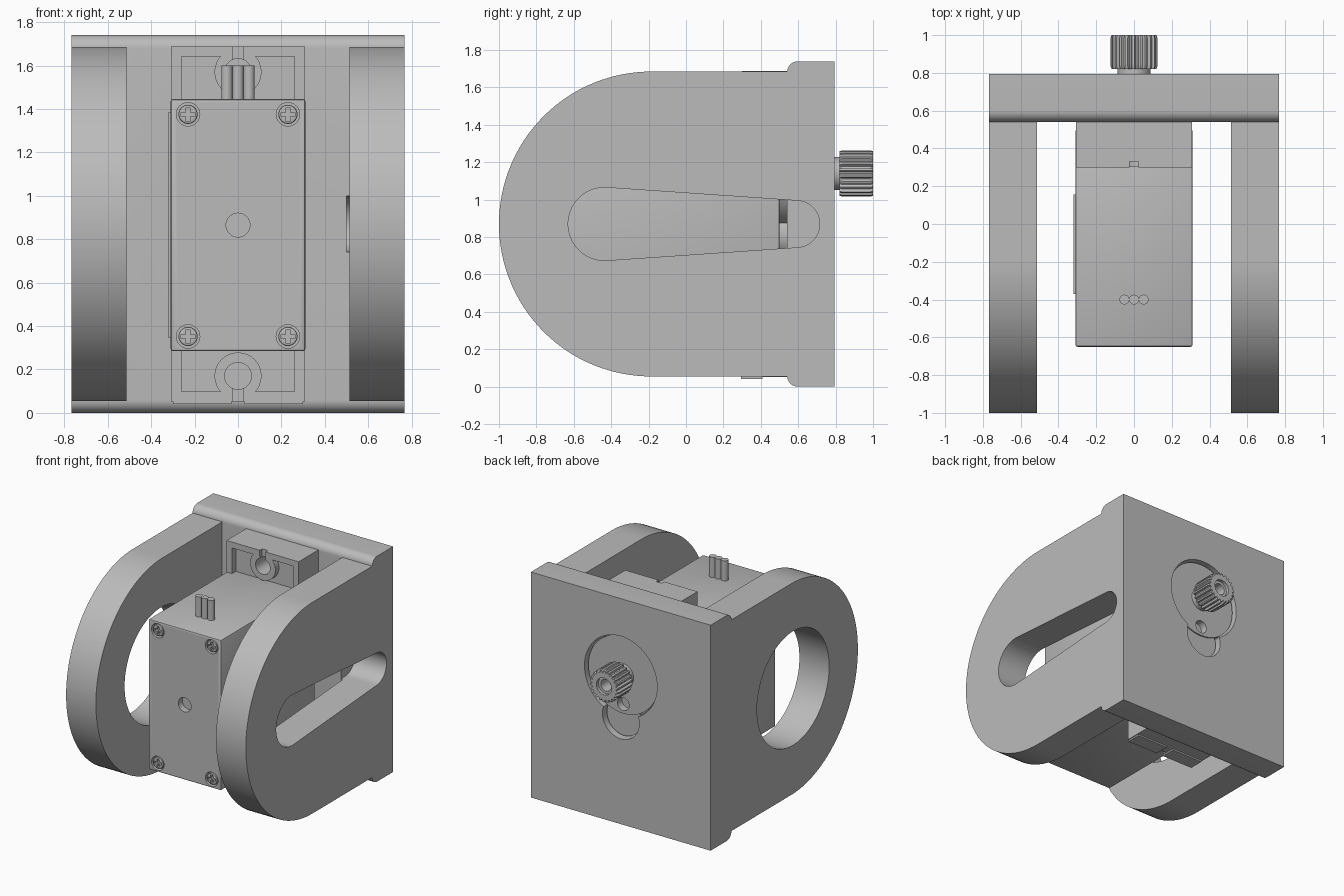
import bpy, bmesh
from math import sin, cos, pi, acos

if "Cube" in bpy.data.objects:
    bpy.data.objects.remove(bpy.data.objects["Cube"])

grey = bpy.data.materials.new("plain_grey")
grey.use_nodes = True
grey.diffuse_color = (0.5, 0.5, 0.5, 1)
grey.node_tree.nodes["Principled BSDF"].inputs["Base Color"].default_value = (0.5, 0.5, 0.5, 1)

MID = 0.87      # height of the middle of the bracket
AXIS_Z = 1.14   # height of the output shaft


def arc(u, v, r, a=0.0, b=2 * pi, n=48):
    closed = abs(b - a - 2 * pi) < 1e-6
    steps = n if closed else n + 1
    return [(u + r * cos(a + (b - a) * i / n), v + r * sin(a + (b - a) * i / n)) for i in range(steps)]


def rect(u0, v0, u1, v1):
    return [(u0, v0), (u1, v0), (u1, v1), (u0, v1)]


def prism(name, pts, axis, lo, hi):
    """Extrude an outline along one axis."""
    place = {"x": lambda u, v, w: (w, u, v),
             "y": lambda u, v, w: (u, w, v),
             "z": lambda u, v, w: (u, v, w)}[axis]
    bm = bmesh.new()
    a = [bm.verts.new(place(u, v, lo)) for u, v in pts]
    b = [bm.verts.new(place(u, v, hi)) for u, v in pts]
    bm.faces.new(a)
    bm.faces.new(b)
    for i in range(len(pts)):
        j = (i + 1) % len(pts)
        bm.faces.new((a[i], a[j], b[j], b[i]))
    bmesh.ops.recalc_face_normals(bm, faces=bm.faces)
    mesh = bpy.data.meshes.new(name)
    bm.to_mesh(mesh)
    bm.free()
    mesh.materials.append(grey)
    ob = bpy.data.objects.new(name, mesh)
    bpy.context.collection.objects.link(ob)
    return ob


def apply(ob, mod):
    bpy.context.view_layer.objects.active = ob
    bpy.ops.object.modifier_apply(modifier=mod.name)


def combine(ob, tool, mode="DIFFERENCE"):
    mod = ob.modifiers.new("cut", "BOOLEAN")
    mod.operation, mod.solver, mod.object = mode, "EXACT", tool
    apply(ob, mod)
    bpy.data.objects.remove(tool)


def cut(ob, pts, axis, lo, hi):
    combine(ob, prism("cutter", pts, axis, lo, hi))


def bevel(ob, width, segments=2):
    mod = ob.modifiers.new("bevel", "BEVEL")
    mod.width, mod.segments, mod.limit_method = width, segments, "ANGLE"
    apply(ob, mod)


# Bracket: back plate with rounded lips, and two round-ended arms
top_lip = arc(0.60, 1.68, 0.06, pi, pi / 2, 10)
bottom_lip = arc(0.60, 0.06, 0.06, 1.5 * pi, pi, 10)
bracket = prism("bracket", bottom_lip + top_lip + [(0.795, 1.74), (0.795, 0)], "x", -0.767, 0.767)
arm = arc(-0.185, MID, 0.815, pi / 2, 1.5 * pi, 64) + [(0.62, 0.055), (0.62, 1.685)]
for lo, hi in ((-0.767, -0.513), (0.513, 0.767)):
    combine(bracket, prism("arm", arm, "x", lo, hi), "UNION")

# Tapered slot in one arm, round opening in the other
t = acos(0.07 / 1.025)
slot = arc(-0.435, MID, 0.195, pi - (pi - t), 2 * pi - t) + arc(0.59, MID, 0.125, -t, t)
cut(bracket, slot, "x", 0.5, 0.8)
cut(bracket, arc(-0.21, MID, 0.44, n=64), "x", -0.8, -0.45)

# Keyhole through the back plate
cut(bracket, arc(0, AXIS_Z, 0.31, n=64), "y", 0.4, 0.9)
cut(bracket, arc(0, 0.815, 0.157), "y", 0.4, 0.9)

# Motor case with a centre dimple and screw pockets
case = prism("motor_case", rect(-0.31, 0.285, 0.31, 1.445), "y", -0.65, 0.5)
bevel(case, 0.01)
cut(case, arc(0, 0.865, 0.055, n=32), "y", -0.7, -0.6)
screw_spots = [(x, z) for x in (-0.23, 0.23) for z in (0.352, 1.375)]
for x, z in screw_spots:
    cut(case, arc(x, z, 0.054, n=32), "y", -0.7, -0.61)
prism("side_cover", rect(-0.37, 0.345, 0.155, 1.385), "x", -0.319, -0.305)

# Cross-head screws
for x, z in screw_spots:
    screw = prism("case_screw", arc(x, z, 0.044, n=28), "y", -0.648, -0.605)
    bevel(screw, 0.008)
    for w, h in ((0.032, 0.009), (0.009, 0.032)):
        cut(screw, rect(x - w, z - h, x + w, z + h), "y", -0.7, -0.625)

# Mounting ears: recessed front, holed ring and a narrow slit to the outer edge
for side, label in ((1, "upper"), (-1, "lower")):
    def z_at(d):
        return MID + side * d

    def band(w, d0, d1):
        z0, z1 = sorted((z_at(d0), z_at(d1)))
        return rect(-w, z0, w, z1)

    ear = prism(label + "_mounting_ear", band(0.308, 0.56, 0.818), "y", 0.3, 0.55)
    cut(ear, band(0.26, 0.5, 0.772), "y", 0.2, 0.345)
    combine(ear, prism("ring", arc(0, z_at(0.7), 0.108), "y", 0.302, 0.4), "UNION")
    cut(ear, arc(0, z_at(0.7), 0.062, n=32), "y", 0.2, 0.45)
    cut(ear, band(0.025, 0.7, 0.9), "y", 0.2, 0.33)

# Small foot under the lower ear
prism("ear_foot", rect(-0.3, 0.04, -0.03, 0.06), "y", 0.295, 0.41)
prism("ear_foot", rect(0.03, 0.04, 0.3, 0.06), "y", 0.295, 0.41)

# Three wires on top
for x in (-0.051, 0, 0.051):
    prism("wire", arc(x, -0.4, 0.026, n=20), "z", 1.43, 1.6)

# Gearbox boss and its small lobe, sitting just inside the keyhole
boss = prism("gearbox_boss", arc(0, AXIS_Z, 0.298, n=64), "y", 0.48, 0.765)
combine(boss, prism("lobe", arc(0, 0.815, 0.147), "y", 0.48, 0.755), "UNION")
cut(boss, arc(0, 0.915, 0.05, n=28), "y", 0.71, 0.9)

# Output shaft and splined knob with a screw hole
prism("output_shaft", arc(0, AXIS_Z, 0.088), "y", 0.74, 0.84)
teeth = 22
spline = []
for i in range(teeth):
    for r, f in ((0.108, 0), (0.108, 0.25), (0.124, 0.45), (0.124, 0.8)):
        a = 2 * pi * (i + f) / teeth
        spline.append((r * cos(a), AXIS_Z + r * sin(a)))
knob = prism("splined_knob", spline, "y", 0.82, 1.0)
# Tapered rims on both ends of the knob
for v in knob.data.vertices:
    v.co.x *= 0.96
    v.co.z = AXIS_Z + (v.co.z - AXIS_Z) * 0.96
bm = bmesh.new()
bm.from_mesh(knob.data)
sides = [e for e in bm.edges if abs(e.verts[0].co.y - e.verts[1].co.y) > 0.1]
bmesh.ops.subdivide_edges(bm, edges=sides, cuts=11)
for v in bm.verts:
    if 0.83 < v.co.y < 0.99:
        v.co.x /= 0.96
        v.co.z = AXIS_Z + (v.co.z - AXIS_Z) / 0.96
bm.to_mesh(knob.data)
bm.free()
cut(knob, arc(0, AXIS_Z, 0.065, n=32), "y", 0.975, 1.1)
cut(knob, arc(0, AXIS_Z, 0.045, n=32), "y", 0.88, 1.1)

# Smooth the curved walls and keep the edges sharp
for ob in bpy.context.scene.objects:
    ob.select_set(ob.type == "MESH")
bpy.ops.object.shade_smooth_by_angle(angle=pi / 7)
